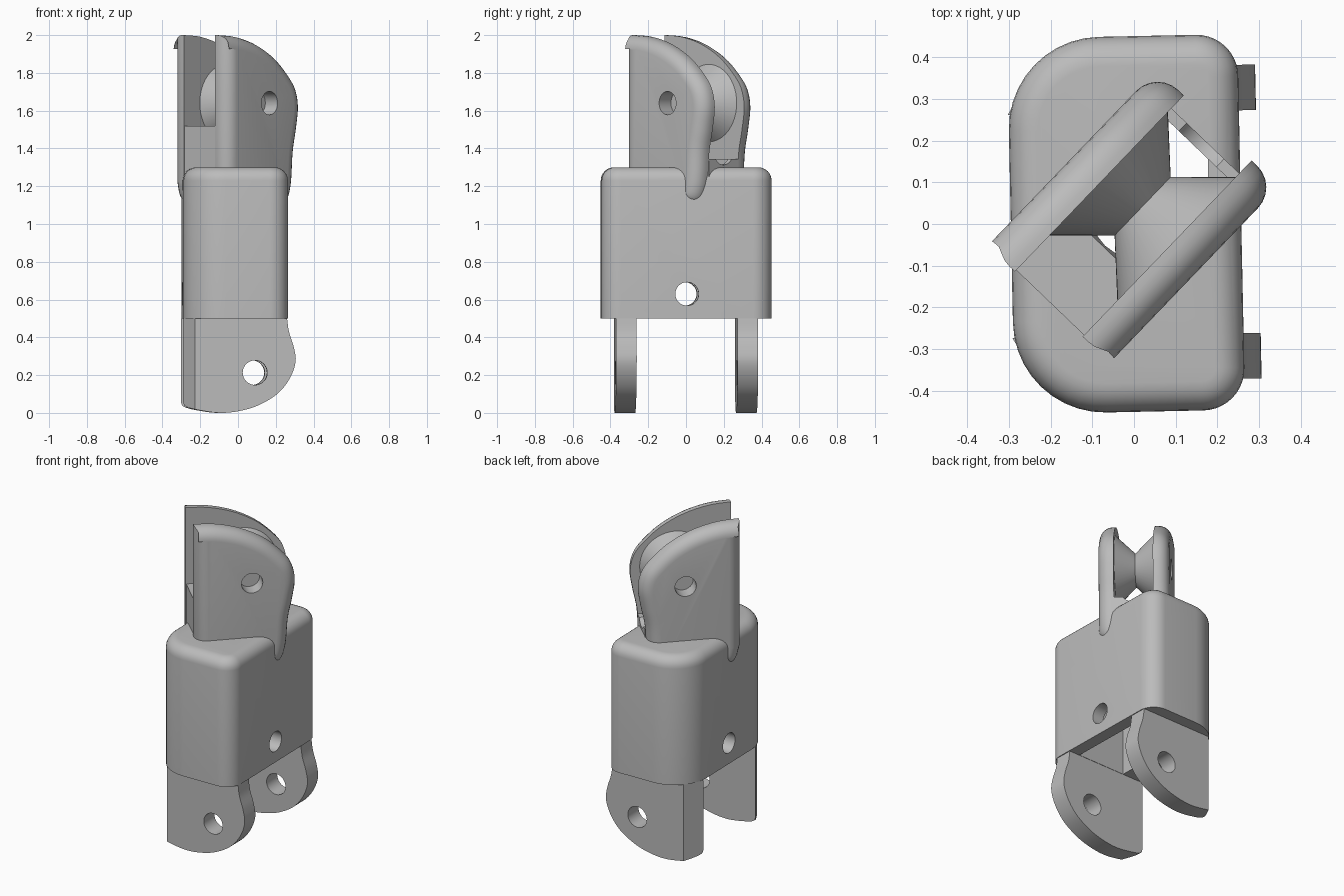
import bpy, bmesh, math
from mathutils import Matrix, Vector

cube = bpy.data.objects.get("Cube")
if cube:
    bpy.data.objects.remove(cube)

grey = bpy.data.materials.new("plain grey")
grey.use_nodes = True
grey.diffuse_color = (0.5, 0.5, 0.5, 1)
grey.node_tree.nodes["Principled BSDF"].inputs["Base Color"].default_value = (0.5, 0.5, 0.5, 1)

BASE = Matrix.Rotation(math.radians(1.2), 4, 'Z')
FORK = BASE @ Matrix.Rotation(math.radians(45), 4, 'Z') @ Matrix.Translation((0, 0.0145, 0))
UPRIGHT = Matrix.Rotation(math.radians(90), 4, 'X')   # profile plane becomes x-z, depth goes to -y
FLIP = Matrix.Scale(-1, 4, (0, 1, 0))
GAP = 0.1125                                          # half the space between the cheeks
AXLE = (0.045, 1.64)


def smooth(points, steps=5):
    """Curve running through the points."""
    p = [Vector(q) for q in points]
    p = [p[0]] + p + [p[-1]]
    out = []
    for a, b, c, d in zip(p, p[1:], p[2:], p[3:]):
        for i in range(steps):
            t = i / steps
            out.append(0.5 * (2 * b + (c - a) * t + (2 * a - 5 * b + 4 * c - d) * t ** 2
                              + (3 * b - a - 3 * c + d) * t ** 3))
    return out + [p[-1]]


def inset(points, amount):
    """Move a counter-clockwise outline inwards."""
    out = []
    for i, p in enumerate(points):
        a = (p - points[i - 1]).normalized()
        b = (points[(i + 1) % len(points)] - p).normalized()
        n1, n2 = Vector((-a.y, a.x)), Vector((-b.y, b.x))
        out.append(p + (n1 + n2) * amount / (1 + n1.dot(n2)))
    return out


def finish(name, bm, matrix):
    bm.transform(matrix)
    bmesh.ops.recalc_face_normals(bm, faces=bm.faces)
    mesh = bpy.data.meshes.new(name)
    bm.to_mesh(mesh)
    bm.free()
    mesh.materials.append(grey)
    obj = bpy.data.objects.new(name, mesh)
    bpy.context.collection.objects.link(obj)
    return obj


def prism(name, points, z0, z1, matrix, fillet=0, cut=None):
    """Extruded outline, with an optional rounded rim at its far end."""
    points = [Vector(p) for p in points]
    layers = [(0, z0)]
    if fillet:
        for i in range(7):
            a = math.pi / 2 * i / 6
            layers.append((fillet * (1 - math.cos(a)), z1 - fillet + fillet * math.sin(a)))
    else:
        layers.append((0, z1))
    bm = bmesh.new()
    rings = [[bm.verts.new((p.x, p.y, z)) for p in inset(points, off)] for off, z in layers]
    n = len(points)
    for low, high in zip(rings, rings[1:]):
        for i in range(n):
            j = (i + 1) % n
            bm.faces.new((low[i], low[j], high[j], high[i]))
    bm.faces.new(rings[0][::-1])
    bm.faces.new(rings[-1])
    if cut:
        result = bmesh.ops.bisect_plane(bm, geom=bm.verts[:] + bm.edges[:] + bm.faces[:],
                                        plane_co=cut[0], plane_no=cut[1], clear_outer=True)
        edges = [g for g in result["geom_cut"] if isinstance(g, bmesh.types.BMEdge)]
        bmesh.ops.contextual_create(bm, geom=edges)
    return finish(name, bm, matrix)


def arc(cx, cy, r, start, end, steps=10):
    return [Vector((cx + r * math.cos(math.radians(start + (end - start) * i / steps)),
                    cy + r * math.sin(math.radians(start + (end - start) * i / steps))))
            for i in range(steps + 1)]


def circle(cx, cy, r):
    return arc(cx, cy, r, 0, 360, 32)[:-1]


def box(x0, x1, y0, y1):
    return [(x0, y0), (x1, y0), (x1, y1), (x0, y1)]


def carve(obj, *cutters):
    for cutter in cutters:
        cutter.hide_render = True
        mod = obj.modifiers.new("cut", 'BOOLEAN')
        mod.operation = 'DIFFERENCE'
        mod.solver = 'EXACT'
        mod.object = cutter
        bpy.context.view_layer.objects.active = obj
        bpy.ops.object.modifier_apply(modifier=mod.name)
        bpy.data.objects.remove(cutter)


def slot_cutter():
    half = GAP - 0.007
    outline = [(0.235, -half), (0.235, half)] + arc(0.02, 0, half, 90, 270, 12)
    return prism("slot_cutter", outline, 0.9, 1.7, FORK)


# Hollow body with two tight and two wide corners
outline = (arc(0.157, -0.35, 0.1, -90, 0) + arc(0.157, 0.35, 0.1, 0, 90)
           + arc(-0.075, 0.23, 0.22, 90, 180) + arc(-0.075, -0.23, 0.22, 180, 270))
body = prism("body", outline, 0.5, 1.3, BASE, fillet=0.07)
carve(body,
      prism("cavity_cutter", box(-0.15, 0.18, -0.265, 0.265), 0.4, 1.05, BASE),
      prism("pin_cutter", circle(0, 0.63, 0.062), -1, 1,
            BASE @ Matrix.Rotation(math.radians(90), 4, 'Z') @ UPRIGHT),
      slot_cutter())

# Lower lugs
lug_curve = smooth([(-0.297, 0.06), (-0.28, 0.032), (-0.2, 0.012), (-0.1, 0.0), (0, 0.01),
                    (0.1, 0.04), (0.2, 0.1), (0.265, 0.18), (0.297, 0.27), (0.287, 0.35),
                    (0.262, 0.43), (0.252, 0.5)])
for name, side in (("front_lug", Matrix()), ("back_lug", FLIP)):
    lug = prism(name, lug_curve + [(-0.297, 0.5)], 0.267, 0.376, BASE @ side @ UPRIGHT,
                cut=((-0.297, 0, 0.267), (-0.11, 0, 0.062)))
    carve(lug, prism("lug_hole_cutter", circle(0.082, 0.213, 0.065), 0.1, 0.6,
                     BASE @ side @ UPRIGHT))

# Rounded fork cheeks
cheek_curve = (smooth([(-0.28, 1.22), (-0.25, 1.13), (-0.16, 1.09)])
               + smooth([(0.13, 1.09), (0.215, 1.12), (0.25, 1.21), (0.265, 1.38), (0.289, 1.5),
                         (0.305, 1.62), (0.282, 1.72), (0.22, 1.8), (0.12, 1.885),
                         (-0.01, 1.952), (-0.15, 1.99), (-0.28, 2.0)]))
for name, side in (("front_cheek", Matrix()), ("back_cheek", FLIP)):
    place = FORK @ side @ UPRIGHT
    cheek = prism(name, cheek_curve, GAP, GAP + 0.09, place, fillet=0.072)
    carve(cheek, prism("axle_cutter", circle(*AXLE, 0.062), GAP - 0.05, GAP + 0.2, place))

# Stepped bridge between the cheeks
bridge = prism("fork_bridge", [(-0.275, 1.1), (0.262, 1.1), (0.262, 1.345), (-0.06, 1.345),
                               (-0.09, 1.52), (-0.275, 1.52)], -GAP, GAP, FORK @ UPRIGHT)
carve(bridge, slot_cutter(),
      prism("cord_hole_cutter", circle(0, 1.39, 0.077), -0.5, 0,
            FORK @ Matrix.Rotation(math.radians(90), 4, 'Z') @ UPRIGHT
            @ Matrix.Scale(-1, 4, (0, 0, 1))))

# Grooved pulley: two cones meeting in the middle
bm = bmesh.new()
for sign in (1, -1):
    bmesh.ops.create_cone(bm, cap_ends=True, segments=48, radius1=0.097, radius2=0.205, depth=GAP,
                          matrix=Matrix.Scale(sign, 4, (0, 0, 1))
                          @ Matrix.Translation((0, 0, GAP / 2)))
finish("pulley", bm, FORK @ Matrix.Translation((AXLE[0], 0, AXLE[1])) @ UPRIGHT)

# Smooth the curved surfaces, keep edges crisp
for obj in bpy.context.collection.objects:
    if obj.type == 'MESH' and obj.data.materials and obj.data.materials[0] == grey:
        bpy.ops.object.select_all(action='DESELECT')
        obj.select_set(True)
        bpy.context.view_layer.objects.active = obj
        bpy.ops.object.shade_smooth_by_angle(angle=math.radians(30))
